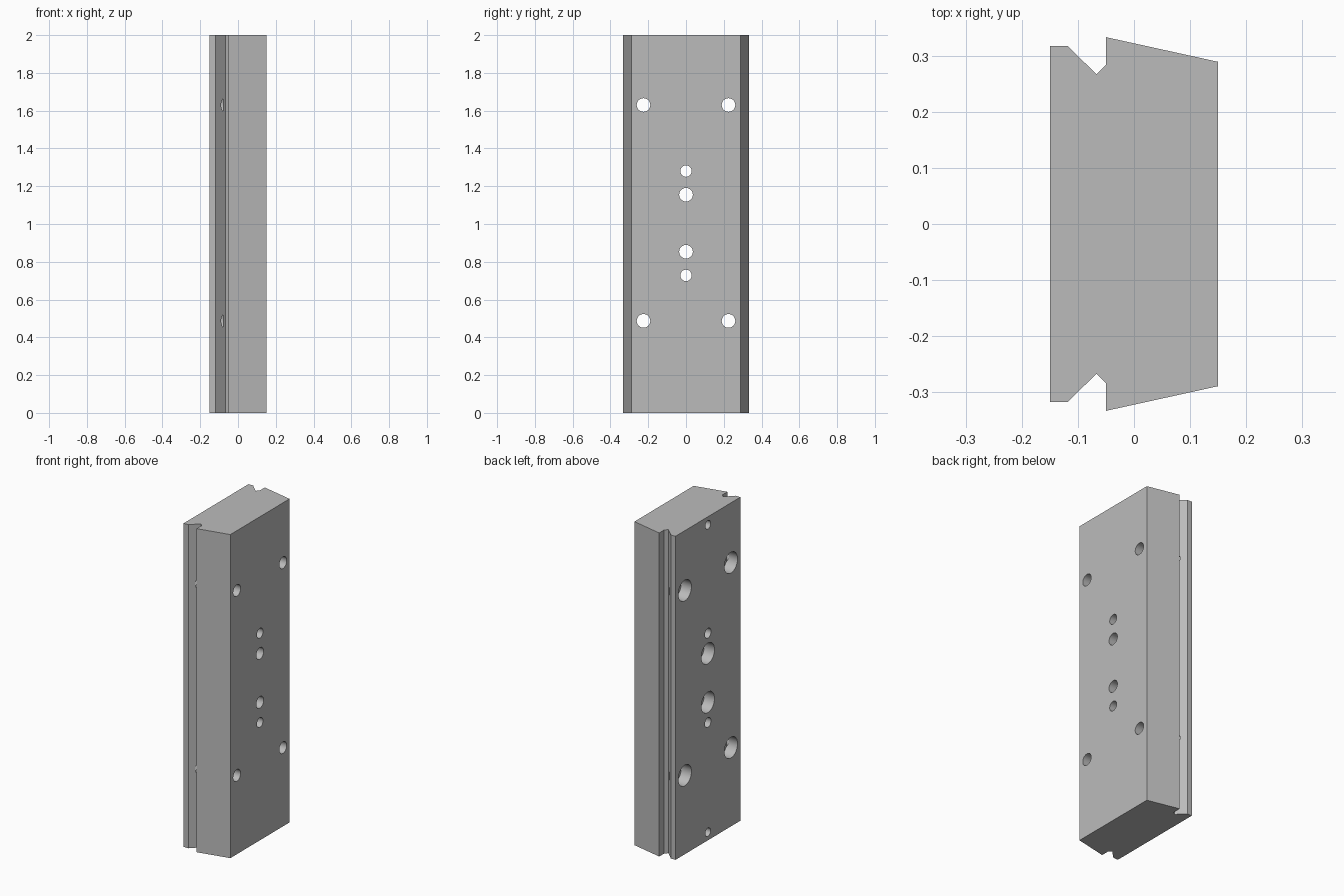
import bpy, bmesh, math

old = bpy.data.objects.get("Cube")
if old:
    bpy.data.objects.remove(old, do_unlink=True)

HEIGHT = 2.0
BACK, FRONT = -0.15, 0.15      # x of the two wide faces

grey = bpy.data.materials.new("machined grey")
grey.use_nodes = True
colour = (0.5, 0.5, 0.5, 1)
grey.diffuse_color = colour
grey.node_tree.nodes["Principled BSDF"].inputs["Base Color"].default_value = colour

# Plate: half profile with its V groove, mirrored in y and extruded upwards
half = [(BACK, 0.317), (-0.118, 0.317), (-0.067, 0.267),
        (-0.05, 0.284), (-0.05, 0.333), (FRONT, 0.289)]
outline = half + [(x, -y) for x, y in reversed(half)]
bm = bmesh.new()
base = bm.faces.new([bm.verts.new((x, y, 0)) for x, y in outline])
top = bmesh.ops.extrude_face_region(bm, geom=[base])["geom"]
bmesh.ops.translate(bm, vec=(0, 0, HEIGHT),
                    verts=[v for v in top if isinstance(v, bmesh.types.BMVert)])
bmesh.ops.recalc_face_normals(bm, faces=bm.faces)
mesh = bpy.data.meshes.new("mounting_plate")
bm.to_mesh(mesh)
bm.free()
mesh.materials.append(grey)
plate = bpy.data.objects.new("mounting_plate", mesh)
bpy.context.collection.objects.link(plate)


def drill(y, z, radius, depth):
    """Cut a round hole into the plate from its back face."""
    margin = 0.05
    bpy.ops.mesh.primitive_cylinder_add(
        vertices=40, radius=radius, depth=depth + margin,
        location=(BACK + (depth - margin) / 2, y, z),
        rotation=(0, math.pi / 2, 0))
    cutter = bpy.context.object
    cutter.hide_render = True
    cutter.data.materials.append(grey)
    bpy.context.view_layer.objects.active = plate
    cut = plate.modifiers.new("hole", 'BOOLEAN')
    cut.operation = 'DIFFERENCE'
    cut.solver = 'EXACT'
    cut.object = cutter
    bpy.ops.object.modifier_apply(modifier=cut.name)
    bpy.data.objects.remove(cutter, do_unlink=True)


THROUGH = FRONT - BACK + 0.05

# Counterbored bolt holes: four at the corners, two on the centre line
bolts = [(y, z) for y in (-0.225, 0.225) for z in (0.487, 1.63)]
bolts += [(0, 0.853), (0, 1.155)]
for y, z in bolts:
    drill(y, z, 0.064, 0.07)
    drill(y, z, 0.036, THROUGH)

# Dowel holes on the centre line
for z in (0.728, 1.28):
    drill(0, z, 0.03, THROUGH)

# Blind holes near both ends
for z in (0.05, HEIGHT - 0.05):
    drill(0, z, 0.026, 0.1)

# Smooth hole walls, sharp plate edges
bpy.ops.object.select_all(action='DESELECT')
plate.select_set(True)
bpy.context.view_layer.objects.active = plate
bpy.ops.object.shade_smooth_by_angle(angle=math.radians(30))
